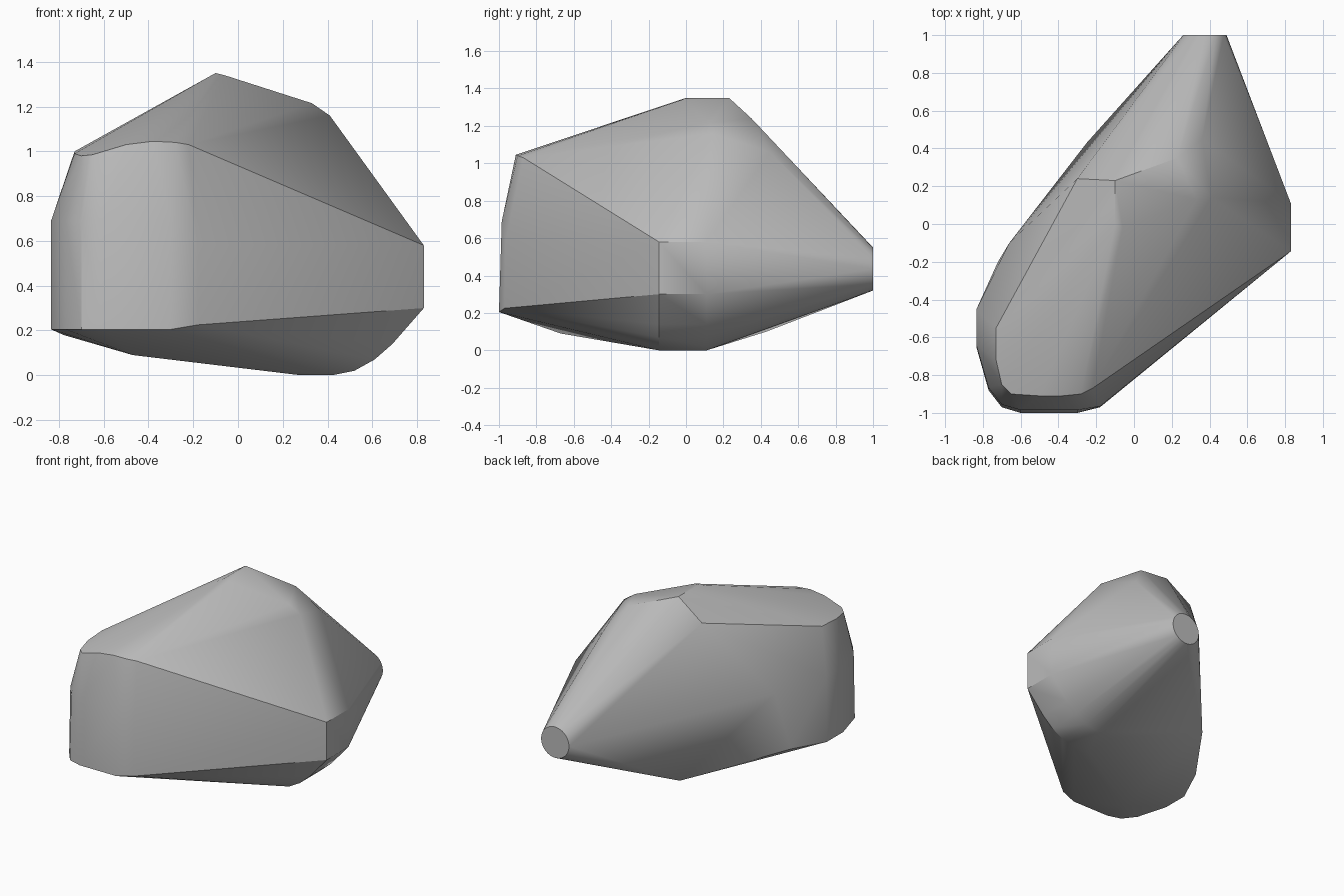
import bpy
import bmesh
import math

# Remove the default object
default_cube = bpy.data.objects.get("Cube")
if default_cube:
    bpy.data.objects.remove(default_cube, do_unlink=True)


def make_material(name, colour):
    material = bpy.data.materials.new(name)
    material.use_nodes = True
    material.diffuse_color = colour
    material.node_tree.nodes["Principled BSDF"].inputs["Base Color"].default_value = colour
    return material


def extrude_profile(profile, front, back):
    """Points of an x-z profile repeated at two depths."""
    return [(x, y, z) for x, z in profile for y in (front, back)]


def disc(centre_x, centre_z, radius, depth, sides):
    """Points of an upright circle facing along y."""
    points = []
    for index in range(sides):
        angle = math.tau * index / sides
        points.append((centre_x + radius * math.cos(angle), depth,
                       centre_z + radius * math.sin(angle)))
    return points


# Round flat tip at the back
back_tip = disc(0.375, 0.435, 0.115, 1, 24)

# Flat side plate that curls under into the lowest part of the belly
side_plate = extrude_profile(
    [(.83, .58), (.83, .3), (.69, .14), (.61, .07), (.52, .02), (.42, 0), (.28, 0)],
    -.145, .11)

# Upright rounded front panel: lower wall, waist and leaning upper rim
wall_plan = [(-.835, -.46), (-.835, -.65), (-.77, -.88), (-.7, -.97),
             (-.6, -1), (-.3, -1)]
front_wall = [(x, y, .205) for x, y in wall_plan]
front_waist = [(x, y * .985, .69) for x, y in wall_plan]
front_corner = [(-.18, -.97, .225), (-.18, -.965, .58)]
front_rim = [(-.73, -.55, 1), (-.73, -.72, .99), (-.7, -.85, .98),
             (-.65, -.9, .985), (-.5, -.91, 1.03), (-.38, -.91, 1.045),
             (-.28, -.9, 1.04), (-.22, -.87, 1.03)]

# Crown with softened corners
crown = [(-.1, 0, 1.35), (-.06, -.02, 1.34), (-.1, .23, 1.35), (-.3, .24, 1.21),
         (.23, .35, 1.24), (.36, .45, 1.06), (.33, .13, 1.215), (.41, .14, 1.16)]

# Far flank and the sloping underside
flank = [(-.66, -.1, .65), (-.72, -.2, .22), (-.25, .43, .1)]
underside = [(-.47, -.67, .09), (-.78, -.5, .18)]

# Wrap the parts in one convex skin
mesh = bpy.data.meshes.new("faceted_body")
bm = bmesh.new()
for part in (back_tip, side_plate, front_wall, front_waist, front_corner,
             front_rim, crown, flank, underside):
    for point in part:
        bm.verts.new(point)
hull = bmesh.ops.convex_hull(bm, input=bm.verts[:])
loose = [v for v in bm.verts if not v.link_faces]
bmesh.ops.delete(bm, geom=loose, context="VERTS")
bmesh.ops.dissolve_limit(bm, angle_limit=math.radians(1),
                         verts=bm.verts[:], edges=bm.edges[:])
bmesh.ops.recalc_face_normals(bm, faces=bm.faces[:])
bm.to_mesh(mesh)
bm.free()

body = bpy.data.objects.new("faceted_body", mesh)
bpy.context.collection.objects.link(body)
mesh.materials.append(make_material("plain_grey", (.5, .5, .5, 1)))

# Smooth the gentle bends and keep the hard edges
bpy.ops.object.select_all(action="DESELECT")
body.select_set(True)
bpy.context.view_layer.objects.active = body
bpy.ops.object.shade_smooth_by_angle(angle=math.radians(30))
